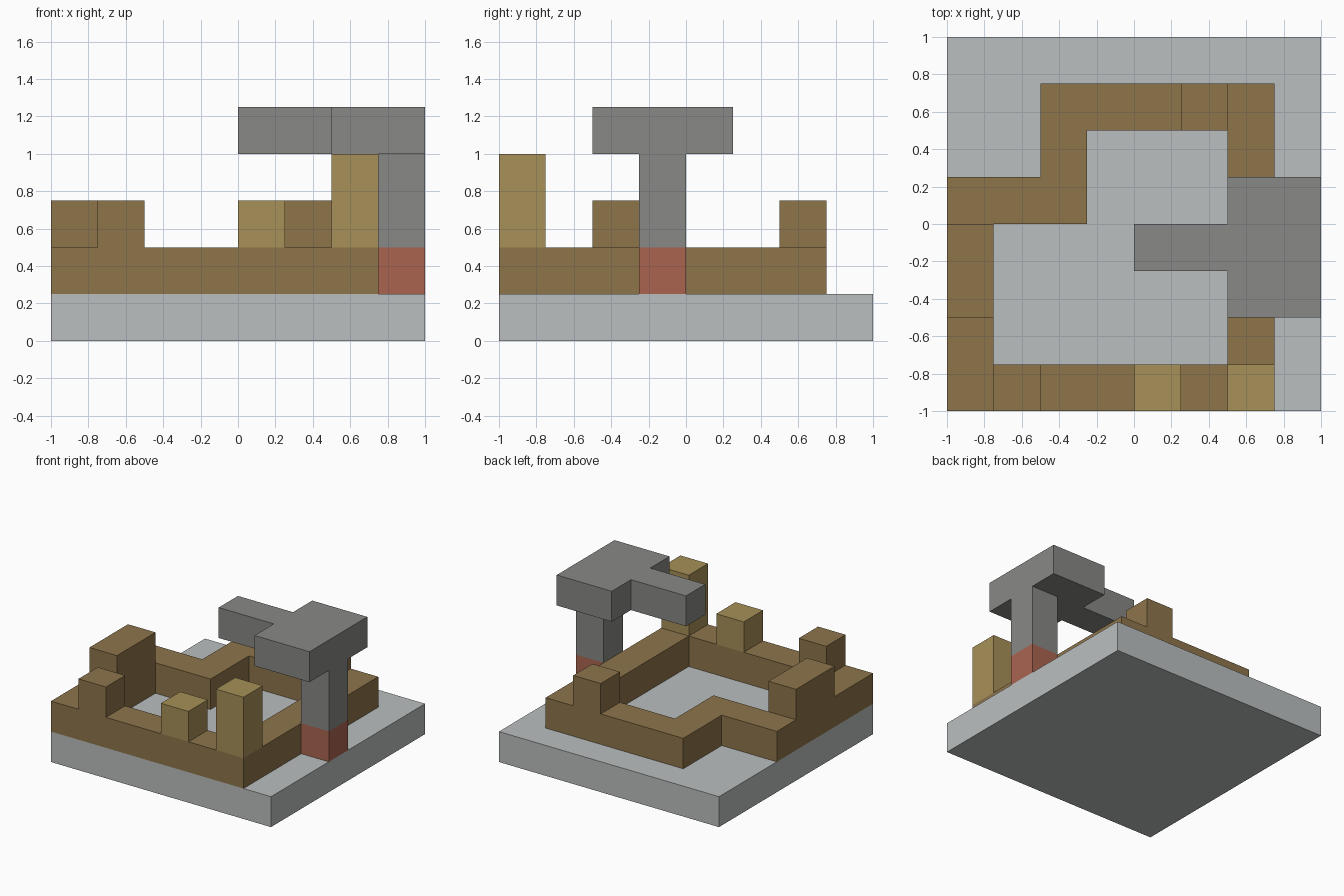
import bpy
import bmesh

CELL = 0.25  # everything sits on an 8 x 8 plan of square cells

cube = bpy.data.objects.get("Cube")
if cube:
    bpy.data.objects.remove(cube, do_unlink=True)


def material(name, rgb):
    linear = [((c / 255 + 0.055) / 1.055) ** 2.4 for c in rgb]
    mat = bpy.data.materials.new(name)
    mat.use_nodes = True
    mat.diffuse_color = (*linear, 1)
    mat.node_tree.nodes["Principled BSDF"].inputs["Base Color"].default_value = (*linear, 1)
    return mat


def add_object(name, bm, mat):
    mesh = bpy.data.meshes.new(name)
    bmesh.ops.recalc_face_normals(bm, faces=bm.faces)
    bm.to_mesh(mesh)
    bm.free()
    mesh.materials.append(mat)
    bpy.context.collection.objects.link(bpy.data.objects.new(name, mesh))


def extrude_up(bm, height):
    result = bmesh.ops.extrude_face_region(bm, geom=bm.faces[:])
    top = [v for v in result["geom"] if isinstance(v, bmesh.types.BMVert)]
    bmesh.ops.translate(bm, verts=top, vec=(0, 0, height))


def quad(bm, col, row, width, depth, z):
    """Flat rectangle in cell units; column 0 is at -x, row 0 is at the back."""
    x, y = col * CELL - 1, 1 - row * CELL
    w, d = width * CELL, depth * CELL
    corners = [(x, y - d), (x + w, y - d), (x + w, y), (x, y)]
    bm.faces.new([bm.verts.new((*c, z)) for c in corners])


def block(name, mat, col, row, z0, z1, width=1, depth=1):
    bm = bmesh.new()
    quad(bm, col, row, width, depth, z0)
    extrude_up(bm, z1 - z0)
    add_object(name, bm, mat)


def plan_block(name, mat, plan, first_row, z0, z1):
    """Extrude the marked cells of a plan, listed from back to front."""
    bm = bmesh.new()
    for r, line in enumerate(plan):
        for c, mark in enumerate(line):
            if mark == "#":
                quad(bm, c, first_row + r, 1, 1, z0)
    bmesh.ops.remove_doubles(bm, verts=bm.verts, dist=0.001)
    extrude_up(bm, z1 - z0)
    add_object(name, bm, mat)


pale_grey = material("pale grey", (187, 191, 191))
brown = material("brown", (142, 117, 75))
sand = material("sand", (167, 144, 88))
grey = material("mid grey", (136, 136, 134))
red = material("brick red", (170, 100, 80))

# Ground slab
block("base", pale_grey, 0, 0, 0, 0.25, 8, 8)

# Closed low wall
wall_plan = [
    "..#####.",
    "..#...#.",
    "###...#.",
    "#.....#.",
    "#.....#.",
    "#.....#.",
    "#######.",
]
plan_block("wall", brown, wall_plan, 1, 0.25, 0.5)

# Raised blocks on the wall
block("back_wall_block", brown, 5, 1, 0.5, 0.75)
block("side_wall_block", brown, 0, 4, 0.5, 0.75, depth=2)
block("front_wall_block", brown, 1, 7, 0.5, 0.75)
block("short_pillar", sand, 4, 7, 0.5, 0.75)
block("tall_pillar", sand, 6, 7, 0.5, 1.0)

# Post with its T-shaped canopy
block("post_foot", red, 7, 4, 0.25, 0.5)
block("post", grey, 7, 4, 0.5, 1.0)
canopy_plan = [
    "......##",
    "....####",
    "......##",
]
plan_block("canopy", grey, canopy_plan, 3, 1.0, 1.25)
